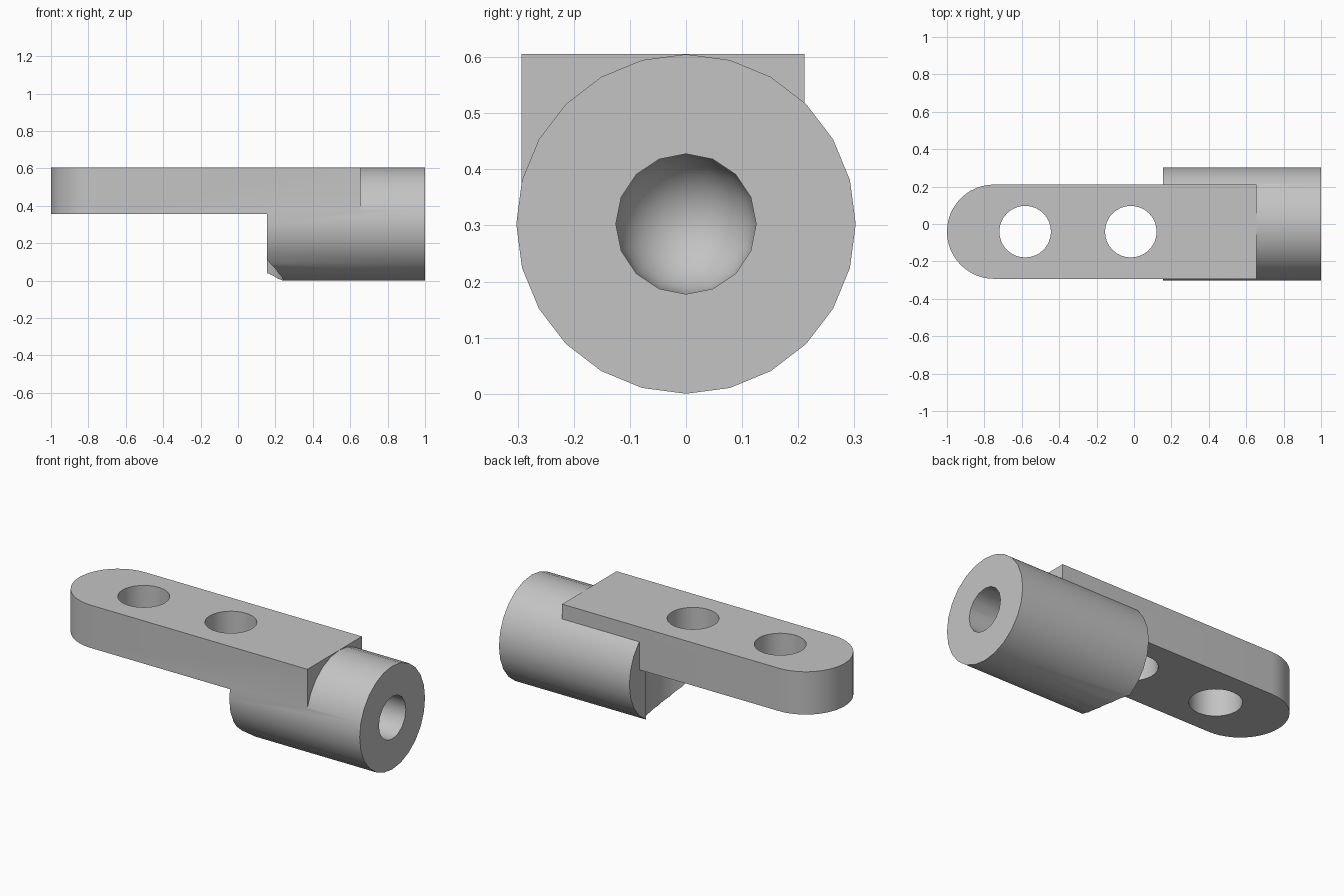
import bpy
import bmesh
from math import pi, sin, cos, radians
from mathutils import Matrix, Vector

cube = bpy.data.objects.get("Cube")
if cube:
    bpy.data.objects.remove(cube, do_unlink=True)

grey = bpy.data.materials.new("plain grey")
grey.use_nodes = True
colour = (0.55, 0.55, 0.55, 1)
grey.diffuse_color = colour
grey.node_tree.nodes["Principled BSDF"].inputs["Base Color"].default_value = colour


def make_object(name, bm):
    bmesh.ops.recalc_face_normals(bm, faces=bm.faces)
    mesh = bpy.data.meshes.new(name)
    bm.to_mesh(mesh)
    bm.free()
    mesh.materials.append(grey)
    obj = bpy.data.objects.new(name, mesh)
    bpy.context.collection.objects.link(obj)
    return obj


def cylinder(name, radius, start, end, sides):
    """Cylinder whose axis runs from start to end."""
    start, end = Vector(start), Vector(end)
    axis = end - start
    turn = axis.to_track_quat('Z', 'Y').to_matrix().to_4x4()
    bm = bmesh.new()
    bmesh.ops.create_cone(bm, cap_ends=True, segments=sides, radius1=radius,
                          radius2=radius, depth=axis.length,
                          matrix=Matrix.Translation((start + end) / 2) @ turn)
    return make_object(name, bm)


def combine(target, tool, operation):
    """Apply a boolean to target and remove the tool."""
    mod = target.modifiers.new("boolean", 'BOOLEAN')
    mod.operation = operation
    mod.solver = 'EXACT'
    mod.object = tool
    bpy.ops.object.select_all(action='DESELECT')
    bpy.context.view_layer.objects.active = target
    target.select_set(True)
    bpy.ops.object.modifier_apply(modifier=mod.name)
    bpy.data.objects.remove(tool, do_unlink=True)


# Flat bar with one rounded end
mid_y, half, bottom, top = -0.041, 0.252, 0.355, 0.6055
arc = [(-1 + half - half * sin(i * pi / 24), mid_y + half * cos(i * pi / 24))
       for i in range(25)]
outline = arc + [(0.655, mid_y - half), (0.655, mid_y + half)]
bm = bmesh.new()
face = bm.faces.new([bm.verts.new((x, y, bottom)) for x, y in outline])
ret = bmesh.ops.extrude_face_region(bm, geom=[face])
bmesh.ops.translate(bm, vec=(0, 0, top - bottom),
                    verts=[v for v in ret["geom"] if isinstance(v, bmesh.types.BMVert)])
bar = make_object("mounting_bar", bm)

# Two through holes in the bar
hole_xs = (-0.582, -0.017)
for x in hole_xs:
    combine(bar, cylinder("bolt_hole", 0.138, (x, mid_y, 0.2), (x, mid_y, 0.8), 32),
            'DIFFERENCE')

# Round barrel, scooped at its inner end around the nearer bolt hole
radius = 0.3025
barrel = cylinder("barrel", radius, (0.155, 0, radius), (1, 0, radius), 24)
x = hole_xs[1]
combine(barrel, cylinder("clearance", 0.258, (x, mid_y, -0.2), (x, mid_y, 0.42), 48),
        'DIFFERENCE')
combine(bar, barrel, 'UNION')

# Blind socket with a domed floor in the outer end of the barrel
socket_r, tip = 0.125, 0.42
profile = [(tip + socket_r * (1 - cos(i * pi / 16)), socket_r * sin(i * pi / 16))
           for i in range(9)] + [(1.1, socket_r), (1.1, 0)]
bm = bmesh.new()
verts = [bm.verts.new((px, 0, radius + r)) for px, r in profile]
edges = [bm.edges.new(pair) for pair in zip(verts, verts[1:])]
bmesh.ops.spin(bm, geom=verts + edges, cent=(0, 0, radius), axis=(1, 0, 0),
               angle=2 * pi, steps=16)
bmesh.ops.remove_doubles(bm, verts=bm.verts, dist=0.0005)
combine(bar, make_object("socket", bm), 'DIFFERENCE')

bpy.ops.object.shade_smooth_by_angle(angle=radians(30))
bar.name = "bracket_with_barrel"
